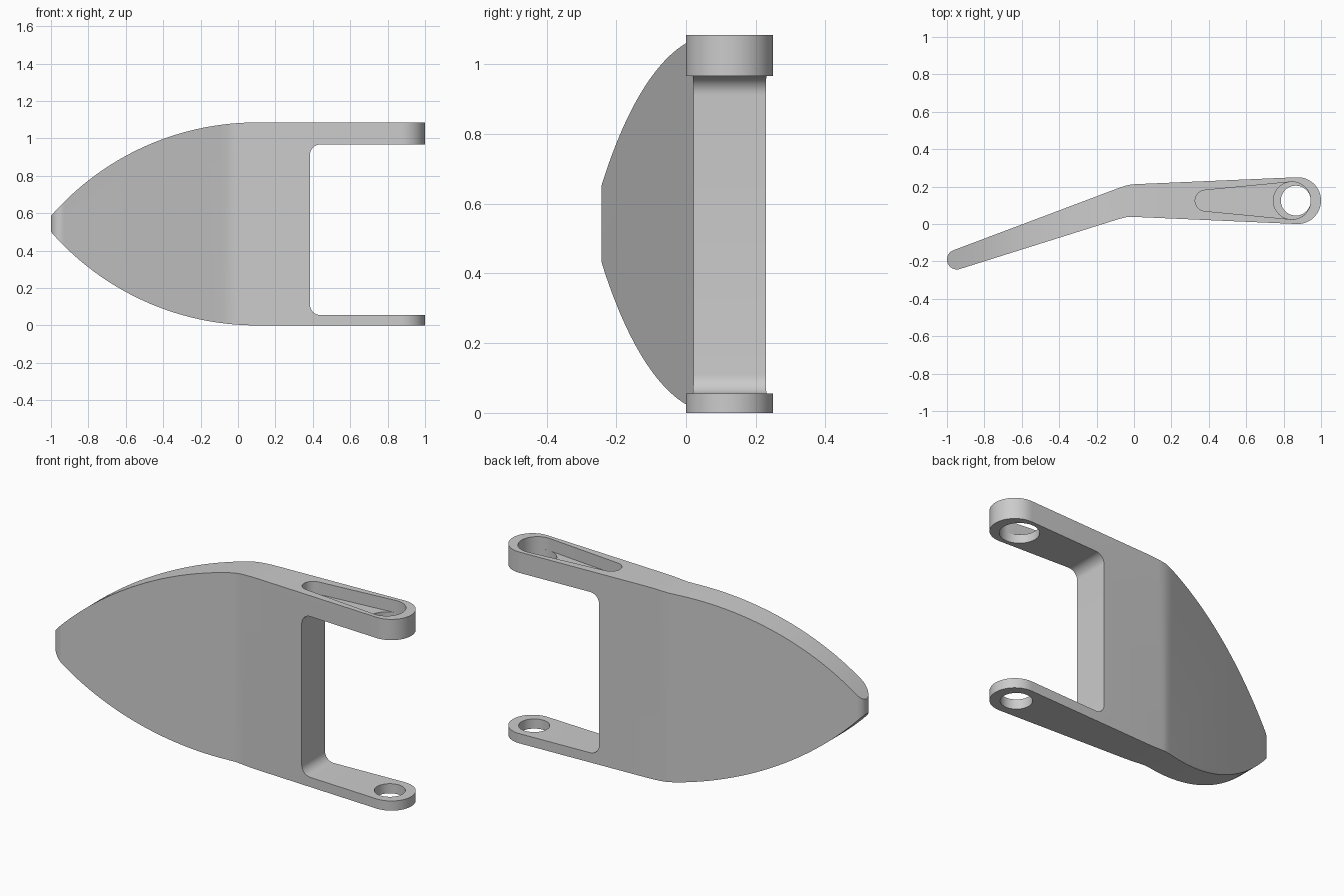
import bpy, bmesh, math

if "Cube" in bpy.data.objects:
    bpy.data.objects.remove(bpy.data.objects["Cube"])

grey = bpy.data.materials.new("plain grey")
grey.diffuse_color = (0.6, 0.6, 0.6, 1)
grey.use_nodes = True
grey.node_tree.nodes["Principled BSDF"].inputs["Base Color"].default_value = grey.diffuse_color


def arc(cx, cy, r, a0, a1, n=24):
    """Points on an arc, angles in degrees."""
    return [(cx + r * math.cos(math.radians(a0 + (a1 - a0) * i / n)),
             cy + r * math.sin(math.radians(a0 + (a1 - a0) * i / n))) for i in range(n + 1)]


def prism(name, pts, lo, hi, axis="z"):
    """Extrude a closed outline along z (points are x,y) or y (points are x,z)."""
    bm = bmesh.new()
    place = (lambda p, t: (p[0], p[1], t)) if axis == "z" else (lambda p, t: (p[0], t, p[1]))
    face = bm.faces.new([bm.verts.new(place(p, lo)) for p in pts])
    ext = bmesh.ops.extrude_face_region(bm, geom=[face])
    d = (0, 0, hi - lo) if axis == "z" else (0, hi - lo, 0)
    bmesh.ops.translate(bm, vec=d, verts=[g for g in ext["geom"] if isinstance(g, bmesh.types.BMVert)])
    bmesh.ops.recalc_face_normals(bm, faces=bm.faces)
    me = bpy.data.meshes.new(name)
    bm.to_mesh(me)
    bm.free()
    me.materials.append(grey)
    ob = bpy.data.objects.new(name, me)
    bpy.context.collection.objects.link(ob)
    return ob


def boolean(ob, tool, op):
    """Apply a boolean, then discard the cutter."""
    tool.hide_render = True
    m = ob.modifiers.new("cut", "BOOLEAN")
    m.object, m.operation, m.solver = tool, op, "EXACT"
    bpy.context.view_layer.objects.active = ob
    bpy.ops.object.modifier_apply(modifier=m.name)
    bpy.data.objects.remove(tool)


H = 1.085

# Bent, tapering plan of the lever with rounded ends
plan = arc(0.875, 0.125, 0.125, -92.5, 92.5, 32)
plan += [(0.01, 0.213), (-0.03, 0.209), (-0.07, 0.197)]
plan += arc(-0.947, -0.19, 0.053, 110, 288, 20)
plan += [(-0.08, 0.027), (-0.04, 0.037), (0.0, 0.038)]
lever = prism("lever", plan, -0.1, H + 0.1)

# Side outline: straight arms, curved blade narrowing to a blunt tip
R, span = 1.46, math.degrees(math.asin(1.1 / 1.46))
side = [(1.2, 0), (1.2, H)]
side += arc(0.1, H - R, R, 90, 90 + span, 32)
side += arc(0.1, R, R, 270 - span, 270, 32)
boolean(lever, prism("side_outline", side, -0.5, 0.5, "y"), "INTERSECT")

# Opening between the two arms, with filleted inner corners
gap = [(1.2, 0.055), (1.2, 0.967)]
gap += arc(0.44, 0.912, 0.055, 90, 180, 10) + arc(0.44, 0.11, 0.055, 180, 270, 10)
boolean(lever, prism("arm_gap", gap, -0.5, 0.5, "y"), "DIFFERENCE")

# Pivot hole in the lower arm, larger hole in the upper arm
boolean(lever, prism("lower_hole", arc(0.865, 0.125, 0.08, 0, 360, 48)[:-1], -0.1, 0.3), "DIFFERENCE")
boolean(lever, prism("upper_hole", arc(0.845, 0.125, 0.1, 0, 360, 48)[:-1], 0.8, 1.2), "DIFFERENCE")

# Tapered recess in the top of the upper arm
slot = arc(0.845, 0.125, 0.1, -95.4, 95.4, 26) + arc(0.383, 0.125, 0.056, 95.4, 264.6, 20)
boolean(lever, prism("slot", slot, H - 0.07, 1.2), "DIFFERENCE")

# Smooth the curves, keep the rims sharp
bpy.ops.object.select_all(action="DESELECT")
lever.select_set(True)
bpy.context.view_layer.objects.active = lever
bpy.ops.object.shade_smooth_by_angle(angle=math.radians(30))
